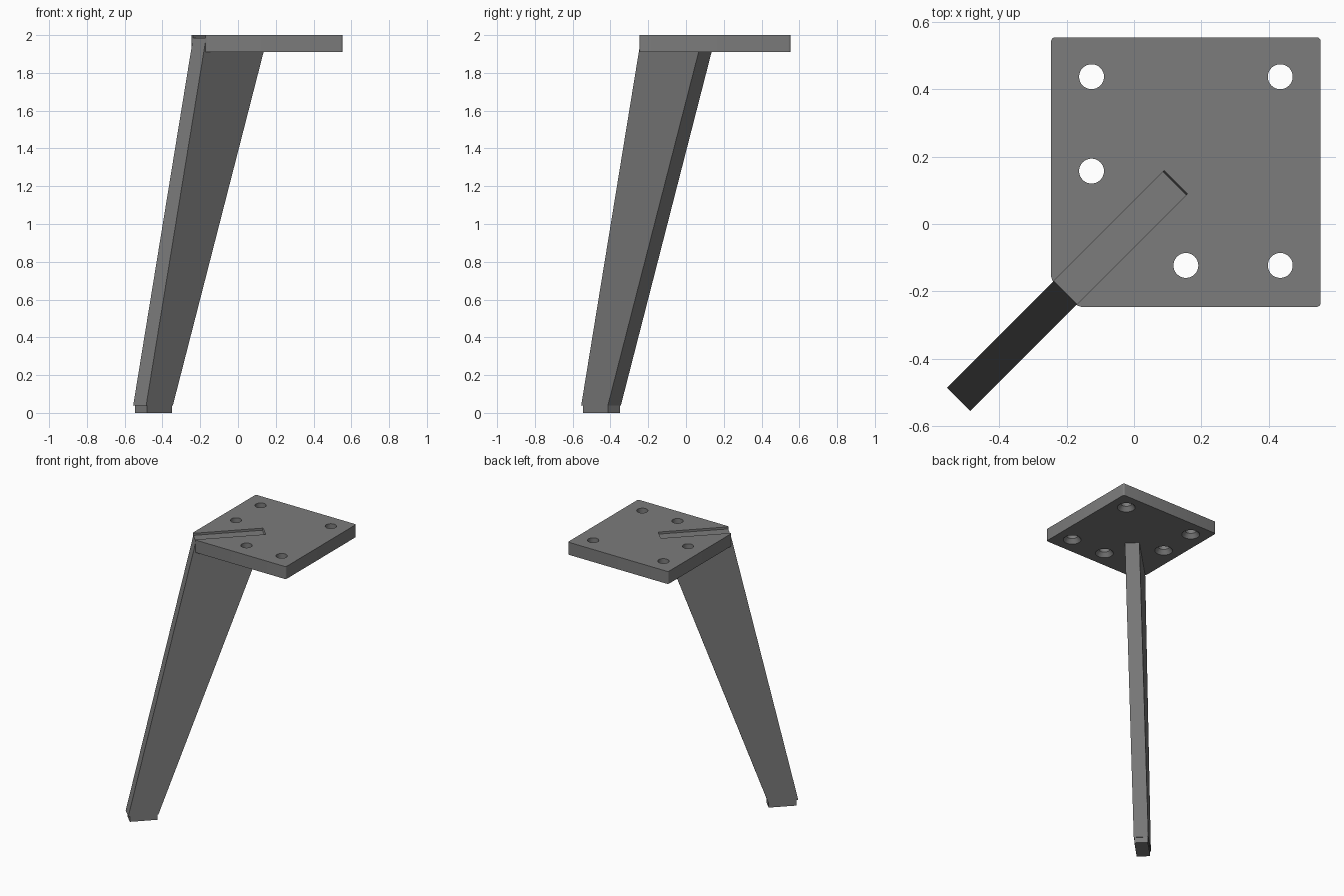
import bpy, bmesh, math
from mathutils import Vector

cube = bpy.data.objects.get("Cube")
if cube:
    bpy.data.objects.remove(cube, do_unlink=True)


def make_material(name, value):
    mat = bpy.data.materials.new(name)
    mat.use_nodes = True
    colour = (value, value, value, 1)
    mat.diffuse_color = colour
    mat.node_tree.nodes["Principled BSDF"].inputs["Base Color"].default_value = colour
    return mat


steel = make_material("grey steel", 0.2)


def prism(name, outline, offset, corner_radius=0):
    """Extrude a closed outline by an offset vector."""
    bm = bmesh.new()
    face = bm.faces.new([bm.verts.new(p) for p in outline])
    if corner_radius:
        bmesh.ops.bevel(bm, geom=bm.verts[:], offset=corner_radius, segments=4,
                        profile=0.5, affect='VERTICES')
        face = bm.faces[:][0]
    top = bmesh.ops.extrude_face_region(bm, geom=[face])["geom"]
    bmesh.ops.translate(bm, vec=offset,
                        verts=[v for v in top if isinstance(v, bmesh.types.BMVert)])
    bmesh.ops.recalc_face_normals(bm, faces=bm.faces[:])
    return finish(name, bm)


def finish(name, bm):
    mesh = bpy.data.meshes.new(name)
    bm.to_mesh(mesh)
    bm.free()
    mesh.materials.append(steel)
    obj = bpy.data.objects.new(name, mesh)
    bpy.context.collection.objects.link(obj)
    return obj


def activate(obj):
    bpy.ops.object.select_all(action='DESELECT')
    obj.select_set(True)
    bpy.context.view_layer.objects.active = obj


def cut(target, cutter):
    cutter.hide_render = True
    mod = target.modifiers.new("cut", 'BOOLEAN')
    mod.operation = 'DIFFERENCE'
    mod.solver = 'EXACT'
    mod.object = cutter
    activate(target)
    bpy.ops.object.modifier_apply(modifier=mod.name)
    bpy.data.objects.remove(cutter, do_unlink=True)


ALONG = Vector((1, 1, 0)).normalized()    # direction of the leg blade
ACROSS = Vector((1, -1, 0)).normalized()  # blade thickness direction


def blade(name, profile, thickness):
    """Flat slab on the plate diagonal from (distance, height) points."""
    points = [ALONG * u + Vector((0, 0, z)) - ACROSS * thickness / 2 for u, z in profile]
    return prism(name, points, ACROSS * thickness)


def leg_profile(z0, z1):
    outer = lambda z: -0.736 + 0.2305 * (z - 0.04)
    inner = lambda z: -0.536 + 0.3630 * (z - 0.04)
    return [(outer(z0), z0), (inner(z0), z0), (inner(z1), z1), (outer(z1), z1)]


# Tapered leg and its slightly inset foot
leg = blade("leg", leg_profile(0.04, 1.985), 0.097)
foot = blade("foot", [(-0.725, 0), (-0.54, 0), (-0.54, 0.04), (-0.725, 0.04)], 0.09)

# Mounting plate with one clipped corner
LOW, HIGH, CLIP, BASE, TOP = -0.246, 0.554, -0.165, 1.91, 2.0
corners = [(CLIP, LOW), (HIGH, LOW), (HIGH, HIGH), (LOW, HIGH), (LOW, CLIP)]
plate = prism("mounting_plate", [(x, y, BASE) for x, y in corners],
              Vector((0, 0, TOP - BASE)), 0.012)

# Slot that receives the leg: same slope, open at the clipped corner
slot_profile = leg_profile(1.8, 2.1)
slot_profile[0], slot_profile[3] = (-0.5, 1.8), (-0.5, 2.1)
cut(plate, blade("slot_cutter", slot_profile, 0.097))


def hole_cutter(x, y):
    """Round hole, countersunk from below."""
    bm = bmesh.new()
    rings = []
    for r, z in [(0.061, BASE - 0.002), (0.037, BASE + 0.03), (0.037, TOP + 0.05)]:
        rings.append([bm.verts.new((x + r * math.cos(a), y + r * math.sin(a), z))
                      for a in (math.tau * i / 32 for i in range(32))])
    for low, high in zip(rings, rings[1:]):
        for i in range(32):
            j = (i + 1) % 32
            bm.faces.new((low[i], low[j], high[j], high[i]))
    bm.faces.new(rings[0][::-1])
    bm.faces.new(rings[-1])
    return finish("hole_cutter", bm)


# Five screw holes on a three by three grid
for col, row in [(0, 2), (2, 2), (0, 1), (1, 0), (2, 0)]:
    cut(plate, hole_cutter(-0.126 + 0.28 * col, -0.123 + 0.28 * row))

activate(plate)
bpy.ops.object.shade_smooth_by_angle(angle=math.radians(30))
